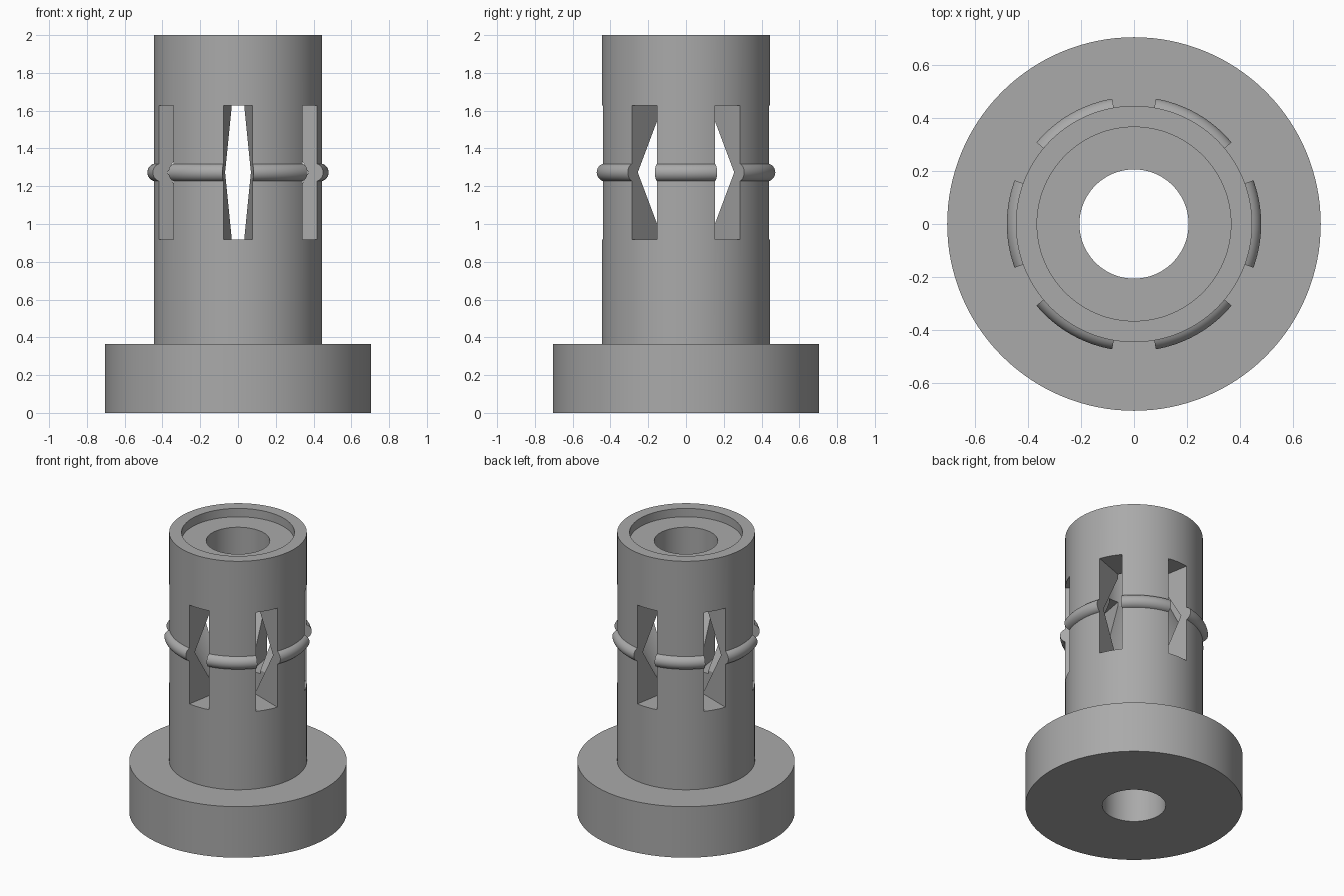
import bpy, bmesh
from math import sin, cos, pi, radians, acos

cube = bpy.data.objects.get("Cube")
if cube:
    bpy.data.objects.remove(cube, do_unlink=True)

SEGMENTS = 128
SLEEVE_R, BORE_R, FLANGE_R = 0.446, 0.206, 0.705
FLANGE_TOP, TOP = 0.365, 2.0
RECESS_R, RECESS_FLOOR = 0.366, 1.94
MID = 1.273                                 # height of the bead and slot centre
BEAD_R, BEAD_CENTRE = 0.048, 0.432
CONE_R, CONE_HALF = 0.398, 0.328            # widened bore behind the slots
SLOT_HALF, SLOT_ANGLE = 0.354, radians(9.9)

metal = bpy.data.materials.new("grey_metal")
metal.use_nodes = True
GREY = (0.4, 0.4, 0.4, 1)
metal.diffuse_color = GREY
metal.node_tree.nodes["Principled BSDF"].inputs["Base Color"].default_value = GREY


def make_object(name, bm):
    bmesh.ops.recalc_face_normals(bm, faces=bm.faces)
    mesh = bpy.data.meshes.new(name)
    bm.to_mesh(mesh)
    bm.free()
    mesh.materials.append(metal)
    obj = bpy.data.objects.new(name, mesh)
    bpy.context.collection.objects.link(obj)
    return obj


def lathe(name, profile):
    """Turn a closed (radius, height) profile about the z axis."""
    bm = bmesh.new()
    rings = []
    for i in range(SEGMENTS):
        a = 2 * pi * i / SEGMENTS
        rings.append([bm.verts.new((r * cos(a), r * sin(a), z)) for r, z in profile])
    count = len(profile)
    for i, ring in enumerate(rings):
        after = rings[(i + 1) % SEGMENTS]
        for j in range(count):
            k = (j + 1) % count
            bm.faces.new((ring[j], after[j], after[k], ring[k]))
    return make_object(name, bm)


# Round bead standing proud of the sleeve wall
reach = acos((SLEEVE_R - BEAD_CENTRE) / BEAD_R)
bead = []
for i in range(17):
    t = reach * (i / 8 - 1)
    bead.append((BEAD_CENTRE + BEAD_R * cos(t), MID + BEAD_R * sin(t)))

# Flange, sleeve, top recess and bore in one turned profile
profile = [(BORE_R, 0), (FLANGE_R, 0), (FLANGE_R, FLANGE_TOP), (SLEEVE_R, FLANGE_TOP)]
profile += bead
profile += [(SLEEVE_R, TOP), (RECESS_R, TOP), (RECESS_R, RECESS_FLOOR),
            (BORE_R, RECESS_FLOOR), (BORE_R, MID + CONE_HALF),
            (CONE_R, MID), (BORE_R, MID - CONE_HALF)]
sleeve = lathe("flanged_sleeve", profile)

# Six radial wedges that cut the slots between the fingers
bm = bmesh.new()
for n in range(6):
    a = radians(30 + 60 * n)
    corners = [(r * cos(a + s * SLOT_ANGLE), r * sin(a + s * SLOT_ANGLE))
               for r, s in ((0.1, -1), (0.6, -1), (0.6, 1), (0.1, 1))]
    low, high = ([bm.verts.new((x, y, MID + d * SLOT_HALF)) for x, y in corners]
                 for d in (-1, 1))
    bm.faces.new(low)
    bm.faces.new(high)
    for j in range(4):
        k = (j + 1) % 4
        bm.faces.new((low[j], low[k], high[k], high[j]))
cutter = make_object("slot_cutter", bm)

cut = sleeve.modifiers.new("slots", "BOOLEAN")
cut.operation = "DIFFERENCE"
cut.solver = "EXACT"
cut.object = cutter

bpy.ops.object.select_all(action="DESELECT")
sleeve.select_set(True)
bpy.context.view_layer.objects.active = sleeve
bpy.ops.object.modifier_apply(modifier="slots")
bpy.data.objects.remove(cutter, do_unlink=True)
bpy.ops.object.shade_smooth_by_angle(angle=radians(25))
